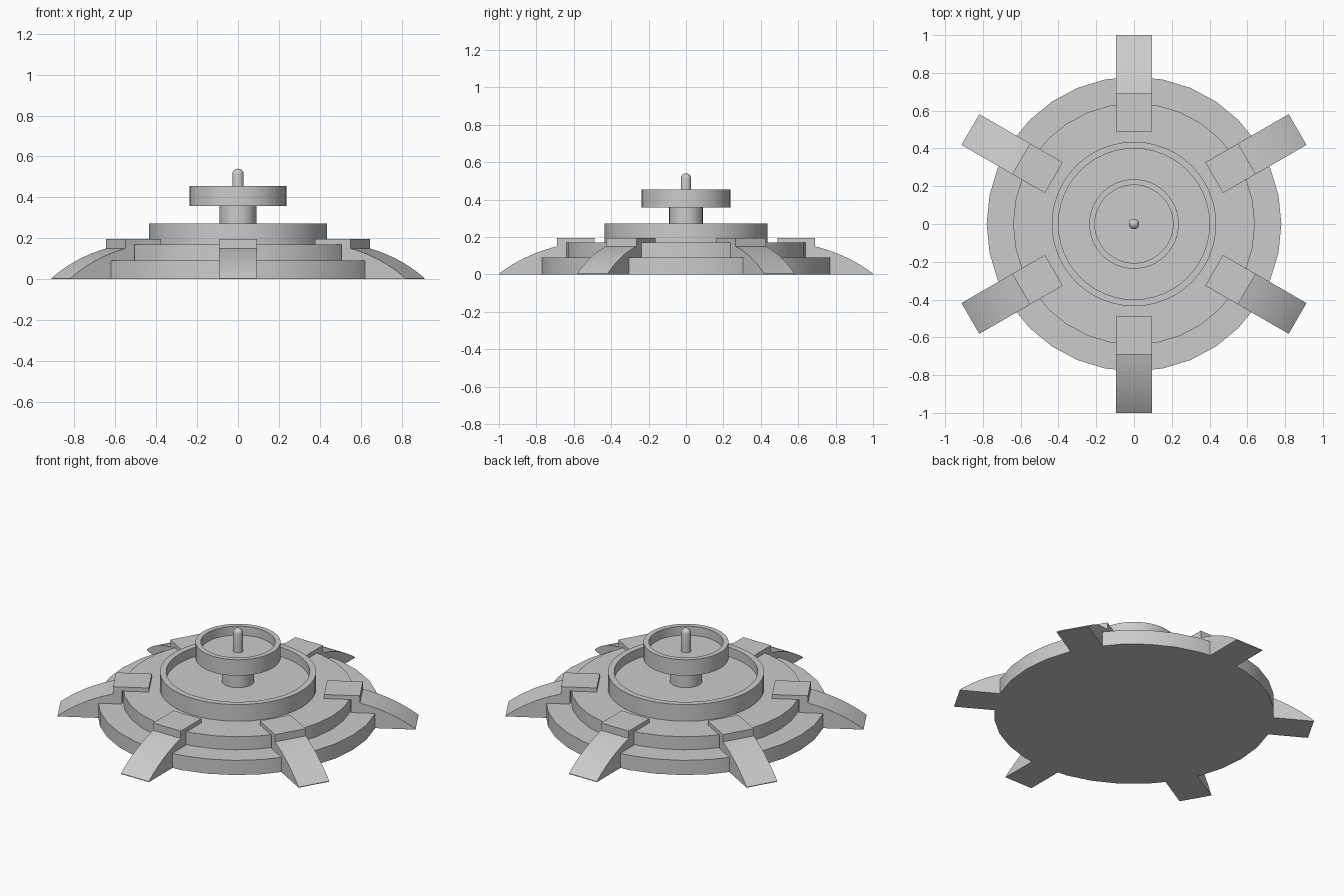
import bpy, math
from mathutils import Matrix

if "Cube" in bpy.data.objects:
    bpy.data.objects.remove(bpy.data.objects["Cube"])


def make_object(name, verts, faces):
    mesh = bpy.data.meshes.new(name)
    mesh.from_pydata(verts, [], faces)
    obj = bpy.data.objects.new(name, mesh)
    bpy.context.collection.objects.link(obj)
    bpy.ops.object.select_all(action='DESELECT')
    obj.select_set(True)
    bpy.context.view_layer.objects.active = obj
    bpy.ops.object.shade_smooth_by_angle(angle=math.radians(30))
    return obj


def lathe(name, profile, sides):
    """Turn (radius, z) points, listed from bottom to top, with capped ends."""
    verts = [(r * math.cos(2 * math.pi * i / sides), r * math.sin(2 * math.pi * i / sides), z)
             for r, z in profile for i in range(sides)]
    faces = []
    for k in range(len(profile) - 1):
        a, b = k * sides, (k + 1) * sides
        for i in range(sides):
            j = (i + 1) % sides
            faces.append((a + i, a + j, b + j, b + i))
    faces.append(tuple(reversed(range(sides))))
    faces.append(tuple(range((len(profile) - 1) * sides, len(profile) * sides)))
    return make_object(name, verts, faces)


# Stepped base
lathe("stepped_base", [(0.78, 0), (0.78, 0.09), (0.64, 0.09), (0.64, 0.17)], 32)

# Lower and upper water basins with raised rims
lathe("lower_basin", [(0.435, 0.17), (0.435, 0.272), (0.40, 0.272), (0.40, 0.215)], 48)
lathe("upper_basin", [(0.237, 0.357), (0.237, 0.455), (0.207, 0.455), (0.207, 0.40)], 48)

# Column and round-tipped spout
lathe("column", [(0.09, 0.215), (0.09, 0.357)], 32)
r, top = 0.028, 0.54
tip = [(r * math.cos(t), top - r + r * math.sin(t))
       for t in [math.radians(a) for a in (0, 18, 36, 54, 72, 86)]]
lathe("spout", [(r, 0.40)] + tip, 20)

# Six radial buttresses: a flat block on the step, then a curved slope to the ground
p0, p1, p2 = (0.69, 0.15), (0.865, 0.106), (1.0, 0.004)
slope = []
for i in range(13):
    t = i / 12
    slope.append(tuple((1 - t) ** 2 * a + 2 * t * (1 - t) * b + t * t * c
                       for a, b, c in zip(p0, p1, p2)))
outline = [(0.49, 0.17), (0.49, 0.195), (0.69, 0.195)] + slope + [(1.0, 0), (0.64, 0), (0.64, 0.17)]
half, n = 0.094, len(outline)
for k in range(6):
    verts = [(x, y, z) for y in (-half, half) for x, z in outline]
    faces = [tuple(reversed(range(n))), tuple(range(n, 2 * n))]
    faces += [(i, (i + 1) % n, n + (i + 1) % n, n + i) for i in range(n)]
    # outline runs clockwise seen from -y, so flip to face outward
    faces = [tuple(reversed(f)) for f in faces]
    faces[0], faces[1] = tuple(reversed(range(n))), tuple(range(n, 2 * n))
    leg = make_object(f"buttress_{k + 1}", verts, faces)
    leg.data.transform(Matrix.Rotation(math.radians(30 + 60 * k), 4, 'Z'))
    # make every face point outward
    bpy.ops.object.mode_set(mode='EDIT')
    bpy.ops.mesh.select_all(action='SELECT')
    bpy.ops.mesh.normals_make_consistent(inside=False)
    bpy.ops.object.mode_set(mode='OBJECT')
